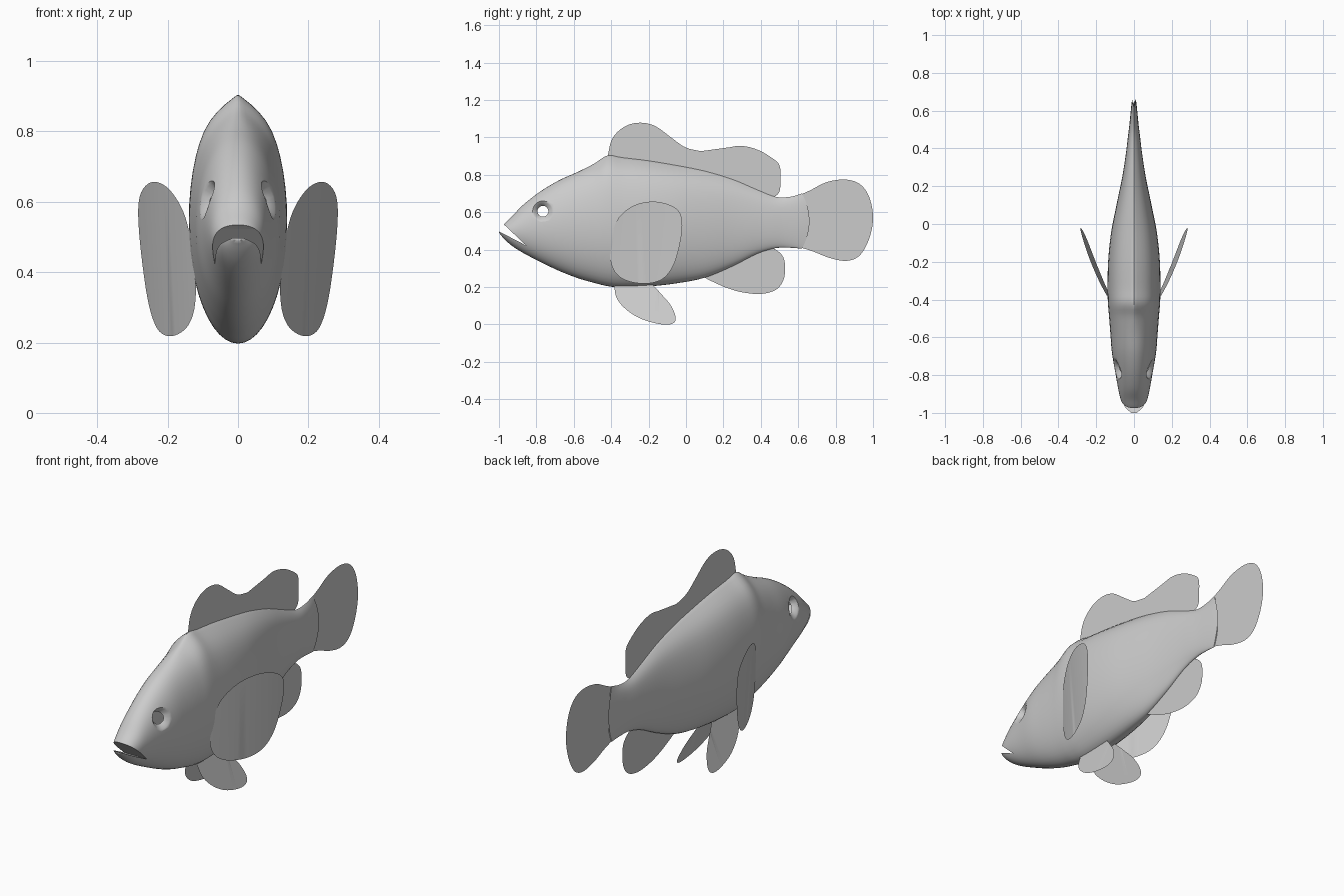
import bpy
import bmesh
import math
from mathutils import Vector

if "Cube" in bpy.data.objects:
    bpy.data.objects.remove(bpy.data.objects["Cube"], do_unlink=True)

grey = bpy.data.materials.new("plain grey")
grey.use_nodes = True
grey.diffuse_color = (.6, .6, .6, 1)
shader = next(n for n in grey.node_tree.nodes if n.type == "BSDF_PRINCIPLED")
shader.inputs["Base Color"].default_value = grey.diffuse_color
shader.inputs["Roughness"].default_value = .6


def make_object(name, bm):
    """Turn a bmesh into a linked grey object."""
    mesh = bpy.data.meshes.new(name)
    bm.to_mesh(mesh)
    bm.free()
    mesh.materials.append(grey)
    obj = bpy.data.objects.new(name, mesh)
    bpy.context.collection.objects.link(obj)
    return obj


def activate(obj):
    bpy.ops.object.select_all(action="DESELECT")
    obj.select_set(True)
    bpy.context.view_layer.objects.active = obj


def smooth_curve(points, steps):
    """Catmull-Rom curve through points of any dimension."""
    pts = [Vector(p) for p in points]
    pts = [pts[0] * 2 - pts[1]] + pts + [pts[-1] * 2 - pts[-2]]
    curve = []
    for a, b, c, d in zip(pts, pts[1:], pts[2:], pts[3:]):
        for i in range(steps):
            t = i / steps
            curve.append((b * 2 + (c - a) * t
                          + (a * 2 - b * 5 + c * 4 - d) * t * t
                          + (b * 3 - a - c * 3 + d) * t ** 3) / 2)
    return curve + [pts[-2]]


def ramp(value, low, high):
    t = min(1, max(0, (value - low) / (high - low)))
    return t * t * (3 - 2 * t)


# Body: stations of y, top z, bottom z (joined with half width below)
stations = [
    (-1, .505, .49, .015), (-.97, .54, .455, .05), (-.93, .578, .42, .07),
    (-.87, .64, .382, .084), (-.78, .71, .335, .1), (-.68, .77, .287, .117),
    (-.58, .815, .248, .125), (-.49, .86, .222, .132), (-.42, .903, .205, .138),
    (-.34, .892, .197, .14), (-.2, .875, .203, .137), (-.05, .85, .22, .122),
    (.1, .82, .25, .093), (.25, .775, .312, .062), (.38, .72, .378, .042),
    (.48, .682, .408, .03), (.56, .683, .41, .019), (.62, .7, .405, .01)]
SIDES = 48
bm = bmesh.new()
rings = []
for y, top, bottom, width in smooth_curve(stations, 4):
    ridge = .7 * ramp(y, -.62, -.42)
    bulge = .04 * ramp(y, .5, .62)
    ring = []
    for i in range(SIDES):
        a = math.tau * i / SIDES
        up, side = math.cos(a), math.sin(a)
        x = width * side * (1 - ridge * max(0, up) ** 10)
        z = (top + bottom) / 2 + (top - bottom) / 2 * up
        ring.append(bm.verts.new((x, y + bulge * side * side, z)))
    rings.append(ring)
for r, s in zip(rings, rings[1:]):
    for i in range(SIDES):
        j = (i + 1) % SIDES
        bm.faces.new((r[i], r[j], s[j], s[i]))
bm.faces.new(rings[0])
bm.faces.new(rings[-1])
bmesh.ops.recalc_face_normals(bm, faces=bm.faces)
body = make_object("body", bm)


def cut_prism(target, name, outline):
    """Cut a y-z outline sideways through the target."""
    cutter_bm = bmesh.new()
    face = cutter_bm.faces.new([cutter_bm.verts.new((-.4, y, z)) for y, z in outline])
    out = bmesh.ops.extrude_face_region(cutter_bm, geom=[face])["geom"]
    for v in out:
        if isinstance(v, bmesh.types.BMVert):
            v.co.x = .4
    bmesh.ops.recalc_face_normals(cutter_bm, faces=cutter_bm.faces)
    cutter = make_object(name, cutter_bm)
    cutter.hide_render = True
    mod = target.modifiers.new(name, "BOOLEAN")
    mod.operation, mod.solver, mod.object = "DIFFERENCE", "EXACT", cutter
    activate(target)
    bpy.ops.object.modifier_apply(modifier=mod.name)
    bpy.data.objects.remove(cutter, do_unlink=True)


# Mouth slit and round eye openings
EYE_Y, EYE_Z, EYE_R = -.765, .605, .055
circle = [math.tau * i / 32 for i in range(32)]
cut_prism(body, "mouth_cutter",
          [(-.855, .422), (-.97, .482), (-1.08, .538), (-1.08, .625), (-.96, .522)])
cut_prism(body, "eye_cutter", [(EYE_Y + EYE_R * math.cos(a), EYE_Z + EYE_R * math.sin(a))
                               for a in circle])


def in_eye(v):
    return math.hypot(v.co.y - EYE_Y, v.co.z - EYE_Z) < EYE_R * 1.01


# Open the sockets into the hollow head, then dish their rims inwards
bm = bmesh.new()
bm.from_mesh(body.data)
bmesh.ops.delete(bm, geom=[f for f in bm.faces if all(in_eye(v) for v in f.verts)],
                 context="FACES")
rim = [e for e in bm.edges if e.is_boundary and all(in_eye(v) for v in e.verts)]
for scale, depth in ((.88, .004), (.75, .012), (.8, .01)):
    new = bmesh.ops.extrude_edge_only(bm, edges=rim)["geom"]
    for v in new:
        if isinstance(v, bmesh.types.BMVert):
            v.co.x -= math.copysign(depth, v.co.x)
            v.co.y = EYE_Y + (v.co.y - EYE_Y) * scale
            v.co.z = EYE_Z + (v.co.z - EYE_Z) * scale
    rim = [e for e in new if isinstance(e, bmesh.types.BMEdge) and e.is_boundary]
bm.to_mesh(body.data)
bm.free()


def make_fin(name, outline, root=(), bend=None):
    """Thin sheet from a smooth y-z outline; bend gives x and a mirrored pair."""
    fin_bm = bmesh.new()
    points = [tuple(p) for p in smooth_curve(outline, 5)] + list(root)
    if points[0] == points[-1]:
        points.pop()
    fin_bm.faces.new([fin_bm.verts.new((0, y, z)) for y, z in points])
    if bend:
        for i in range(1, 14):
            bmesh.ops.bisect_plane(
                fin_bm, geom=fin_bm.verts[:] + fin_bm.edges[:] + fin_bm.faces[:],
                plane_co=(0, -.42 + .03 * i, 0), plane_no=(0, 1, 0))
        for v in fin_bm.verts:
            v.co.x = bend(v.co.y, v.co.z)
    bmesh.ops.triangulate(fin_bm, faces=fin_bm.faces[:])
    fin = make_object(name, fin_bm)
    if bend:
        fin.modifiers.new("pair", "MIRROR").use_axis[0] = True
    return fin


# Middle fins, their roots buried in the body
fins = [
    make_fin("dorsal_fin", [
        (-.42, .89), (-.4, .98), (-.36, 1.035), (-.3, 1.07), (-.23, 1.078),
        (-.16, 1.058), (-.08, 1), (0, .945), (.1, .925), (.2, .94), (.29, .955),
        (.38, .935), (.46, .89), (.5, .85), (.505, .78), (.5, .71), (.47, .68)],
        [(.3, .74), (.1, .8), (-.2, .85)]),
    make_fin("tail_fin", [
        (.6, .69), (.66, .715), (.75, .76), (.85, .775), (.93, .75), (.98, .68),
        (1, .57), (.98, .46), (.93, .37), (.86, .34), (.77, .355), (.68, .39), (.6, .415)]),
    make_fin("anal_fin", [
        (.09, .255), (.15, .225), (.22, .195), (.3, .172), (.4, .163), (.48, .185),
        (.52, .235), (.53, .3), (.52, .36), (.48, .4), (.43, .415)],
        [(.3, .37), (.18, .31)]),
]

# Paired fins
fins.append(make_fin("pelvic_fins", [
    (-.385, .21), (-.37, .14), (-.32, .08), (-.24, .03), (-.14, .002), (-.075, .003),
    (-.055, .035), (-.08, .1), (-.13, .16), (-.18, .215)],
    bend=lambda y, z: .03 + .35 * (.2 - z)))


def pectoral_x(y, z):
    t = y + .4
    return .125 + .5 * t - .28 * t * t + .06 * (z - .4)


fins.append(make_fin("pectoral_fins", [
    (-.4, .41), (-.405, .35), (-.38, .28), (-.32, .235), (-.22, .218), (-.13, .24),
    (-.07, .31), (-.035, .42), (-.02, .53), (-.035, .6), (-.09, .64), (-.18, .657),
    (-.28, .635), (-.36, .57), (-.395, .48), (-.4, .41)], bend=pectoral_x))

# Smooth shading with crisp edges
for obj in [body] + fins:
    activate(obj)
    bpy.ops.object.shade_smooth_by_angle(angle=math.radians(40))
